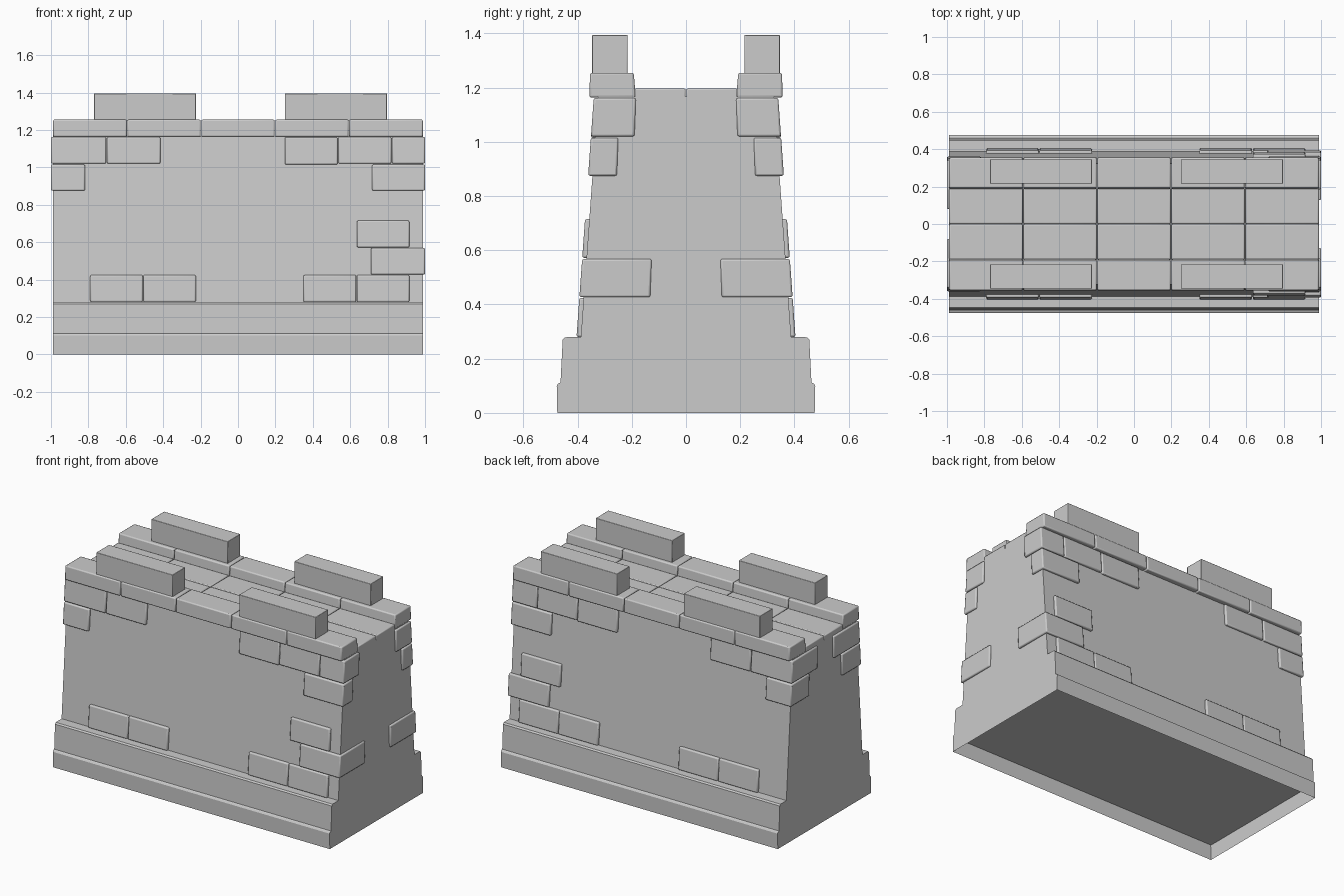
import bpy, bmesh

if "Cube" in bpy.data.objects:
    bpy.data.objects.remove(bpy.data.objects["Cube"])

HALF = 0.988          # half length of the wall


def wall(z):
    """Half thickness of the battered wall at height z."""
    return 0.388 - 0.072 * (z - 0.28)


def finish(name, bm, bevel=0.0, mirror=False):
    bmesh.ops.recalc_face_normals(bm, faces=bm.faces)
    me = bpy.data.meshes.new(name)
    bm.to_mesh(me)
    bm.free()
    ob = bpy.data.objects.new(name, me)
    bpy.context.collection.objects.link(ob)
    bpy.ops.object.select_all(action='DESELECT')
    ob.select_set(True)
    bpy.context.view_layer.objects.active = ob
    if bevel:
        bpy.ops.object.shade_smooth_by_angle()
        b = ob.modifiers.new("Bevel", 'BEVEL')
        b.width, b.segments = bevel, 2
        b.use_clamp_overlap = True
    if mirror:
        m = ob.modifiers.new("Mirror", 'MIRROR')
        m.use_axis = (False, True, False)
        m.use_mirror_merge = False
    return ob


def prism(bm, outline, x0, x1):
    """Extrude a (y, z) outline along x."""
    a = [bm.verts.new((x0, y, z)) for y, z in outline]
    b = [bm.verts.new((x1, y, z)) for y, z in outline]
    bm.faces.new(a)
    bm.faces.new(b[::-1])
    n = len(a)
    return [bm.faces.new((a[i], a[(i + 1) % n], b[(i + 1) % n], b[i])) for i in range(n)]


def block(bm, x0, x1, y0, y1, z0, z1):
    prism(bm, [(y0, z0), (y1, z0), (y1, z1), (y0, z1)], x0, x1)


# Wall core with stepped plinth, open underneath
half = [(0.475, 0), (0.477, 0.1), (0.472, 0.108), (0.463, 0.112), (0.455, 0.27),
        (0.447, 0.279), (wall(0.28), 0.28), (wall(1.168), 1.168)]
bm = bmesh.new()
sides = prism(bm, half + [(-y, z) for y, z in reversed(half)], -HALF, HALF)
bmesh.ops.recalc_face_normals(bm, faces=bm.faces)
bmesh.ops.delete(bm, geom=[sides[-1]], context='FACES_ONLY')
finish("wall_core", bm)

# Recessed underside
bm = bmesh.new()
bm.faces.new([bm.verts.new(p) for p in ((-HALF, -0.474, 0.1), (-HALF, 0.474, 0.1),
                                        (HALF, 0.474, 0.1), (HALF, -0.474, 0.1))])
bmesh.ops.recalc_face_normals(bm, faces=bm.faces)
for f in bm.faces:
    if f.normal.z > 0:
        f.normal_flip()
me = bpy.data.meshes.new("underside")
bm.to_mesh(me)
bm.free()
bpy.context.collection.objects.link(bpy.data.objects.new("underside", me))

# Raised facing bricks: x start, x end, z bottom, z top, inner y
E = 1.0
bricks = [
    (-E, -0.705, 1.02, 1.162, 0.085), (-0.700, -0.415, 1.02, 1.162, 0.25),
    (-E, -0.818, 0.875, 1.015, 0.17),
    (0.250, 0.533, 1.015, 1.16, 0.25), (0.537, 0.820, 1.02, 1.162, 0.25),
    (0.824, E, 1.02, 1.162, 0.19), (0.717, E, 0.875, 1.015, 0.255),
    (0.635, 0.916, 0.572, 0.715, 0.28), (0.710, E, 0.427, 0.568, 0.132),
    (-0.790, -0.509, 0.28, 0.424, 0.30), (-0.506, -0.225, 0.28, 0.424, 0.30),
    (0.350, 0.632, 0.28, 0.424, 0.30), (0.635, 0.916, 0.28, 0.424, 0.30),
]
bm = bmesh.new()
for x0, x1, z0, z1, inner in bricks:
    o0, o1 = -wall(z0) - 0.016, -wall(z1) - 0.016
    prism(bm, [(o0, z0), (-inner, z0), (-inner + 0.005, z1), (o1, z1)], x0, x1)
finish("facing_bricks", bm, 0.007, True)

# Parapet coping slabs and walkway pavers, five along the length
coping, paving = bmesh.new(), bmesh.new()
step = 2 * HALF / 5
for i in range(5):
    a = -HALF + i * step + (0.002 if i else 0)
    b = -HALF + (i + 1) * step - (0.002 if i < 4 else 0)
    prism(coping, [(-0.357, 1.164), (-0.185, 1.164), (-0.193, 1.255), (-0.354, 1.255)], a, b)
    block(paving, a, b, -0.19, -0.001, 1.15, 1.197)
finish("coping_slabs", coping, 0.007, True)
finish("walkway_pavers", paving, 0.006, True)

# Merlons standing on the coping
bm = bmesh.new()
for x0, x1 in ((-0.77, -0.225), (0.25, 0.796)):
    block(bm, x0, x1, -0.346, -0.216, 1.25, 1.395)
finish("merlons", bm, 0.003, True)
